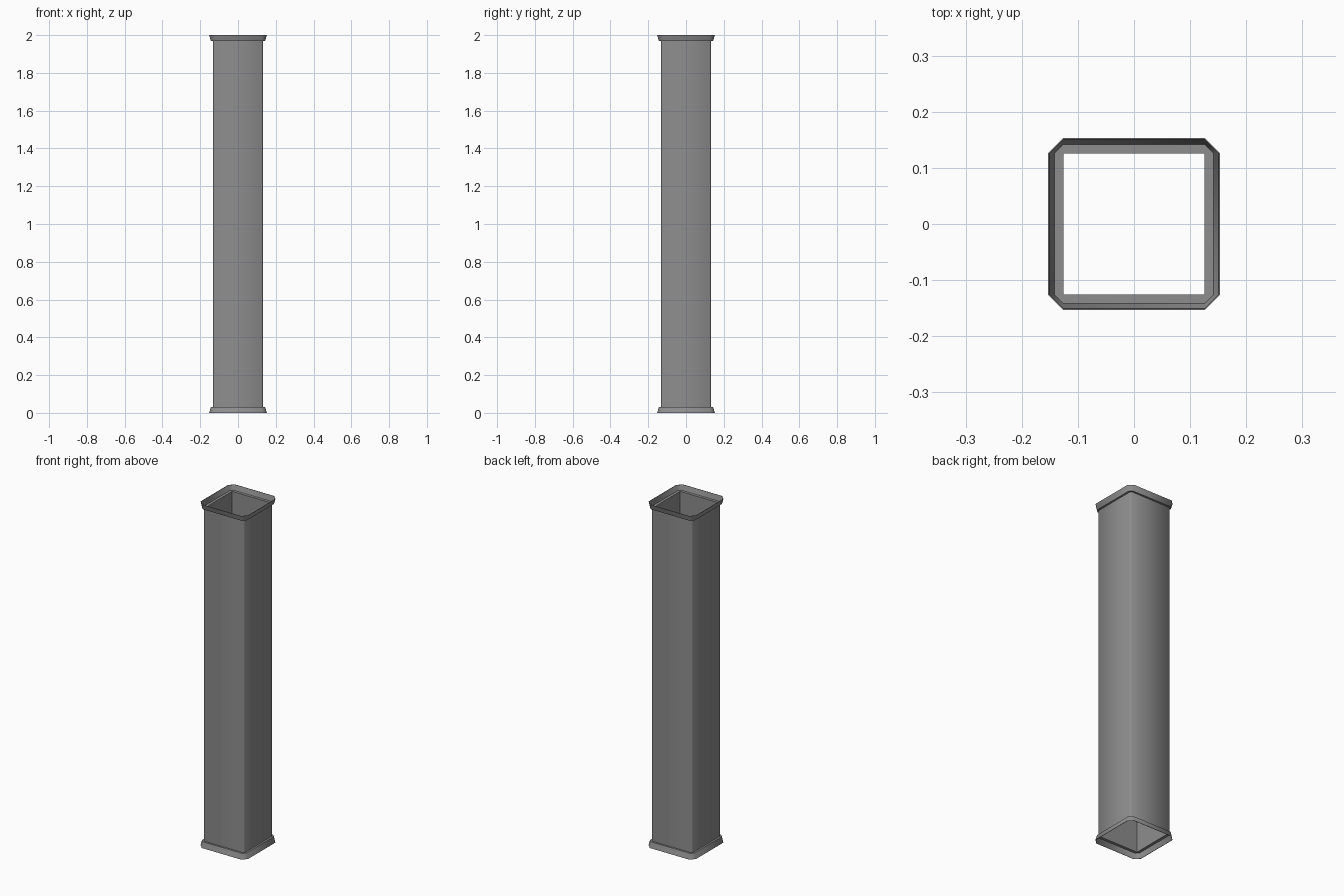
import bpy
import bmesh
import math

cube = bpy.data.objects.get("Cube")
if cube:
    bpy.data.objects.remove(cube, do_unlink=True)

HEIGHT = 2.0
CORE = 0.126      # half width of the square bore
OUTER = 0.132     # half width of the shaft
NECK = 0.143      # half width where a rim starts to flare
LIP = 0.153       # half width at the very end
FLARE = 0.032     # height of each flared rim
SHEET = 0.002     # rim sheet thickness

metal = bpy.data.materials.new("grey metal")
metal.use_nodes = True
grey = (0.27, 0.27, 0.27, 1)
metal.diffuse_color = grey
bsdf = metal.node_tree.nodes["Principled BSDF"]
bsdf.inputs["Base Color"].default_value = grey
bsdf.inputs["Roughness"].default_value = 0.7


def ring(bm, half, z):
    """Square with cut corners; at the bore width the corners become sharp."""
    points = []
    for x, y in ((half, -CORE), (half, CORE)):
        points.append((x, y))
    verts = []
    for quarter in range(4):
        c, s = ((1, 0), (0, 1), (-1, 0), (0, -1))[quarter]
        for x, y in points:
            verts.append(bm.verts.new((x * c - y * s, x * s + y * c, z)))
    return verts


def loft(name, profile):
    """Sweep a closed (half width, height) profile around the square."""
    bm = bmesh.new()
    rings = [ring(bm, half, z) for half, z in profile]
    for i, low in enumerate(rings):
        high = rings[(i + 1) % len(rings)]
        for j in range(len(low)):
            k = (j + 1) % len(low)
            bm.faces.new((low[j], low[k], high[k], high[j]))
    bmesh.ops.remove_doubles(bm, verts=bm.verts[:], dist=0.0001)
    bmesh.ops.recalc_face_normals(bm, faces=bm.faces[:])
    mesh = bpy.data.meshes.new(name)
    bm.to_mesh(mesh)
    bm.free()
    mesh.materials.append(metal)
    obj = bpy.data.objects.new(name, mesh)
    bpy.context.collection.objects.link(obj)
    bpy.ops.object.select_all(action="DESELECT")
    obj.select_set(True)
    bpy.context.view_layer.objects.active = obj
    bpy.ops.object.shade_smooth_by_angle(angle=math.radians(60))
    return obj


# Hollow shaft, ends buried in the rim plates
end = FLARE - SHEET / 2
loft("shaft", [(CORE, end), (OUTER, end),
               (OUTER, HEIGHT - end), (CORE, HEIGHT - end)])

# Flared rims: flat collar plate, then a thin lip opening outwards
rim = [(CORE, FLARE), (NECK, FLARE), (LIP, 0), (LIP - SHEET, 0),
       (NECK - SHEET / 2, FLARE - SHEET), (CORE, FLARE - SHEET)]
loft("bottom_rim", rim)
loft("top_rim", [(half, HEIGHT - z) for half, z in rim])
